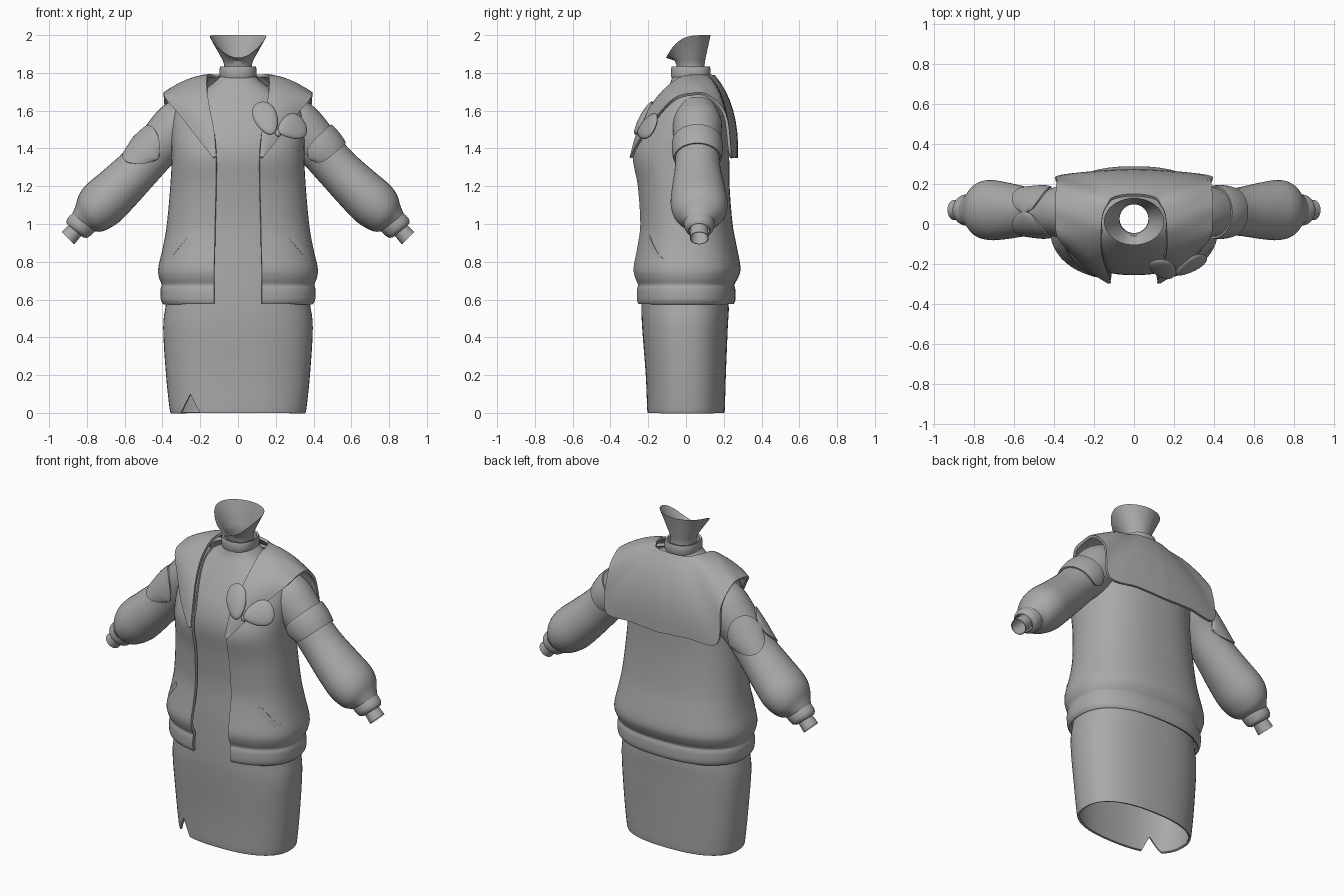
import bpy, bmesh, math
from mathutils import Vector as V

if "Cube" in bpy.data.objects:
    bpy.data.objects.remove(bpy.data.objects["Cube"])

grey = bpy.data.materials.new("plain_grey")
grey.diffuse_color = (0.4, 0.4, 0.4, 1)
grey.use_nodes = True
grey.node_tree.nodes["Principled BSDF"].inputs["Base Color"].default_value = grey.diffuse_color


def smooth(pts, n=4):
    """Catmull-Rom resampling of rows of numbers."""
    out = []
    for i in range(len(pts) - 1):
        a, b, c, d = (pts[max(i - 1, 0)], pts[i], pts[i + 1], pts[min(i + 2, len(pts) - 1)])
        for k in range(n):
            t = k / n
            out.append([0.5 * (2 * q + (r - p) * t + (2 * p - 5 * q + 4 * r - s) * t * t
                               + (3 * q - p - 3 * r + s) * t ** 3)
                        for p, q, r, s in zip(a, b, c, d)])
    return out + [list(pts[-1])]


def finish(name, bm, thick=0.0):
    me = bpy.data.meshes.new(name)
    bmesh.ops.recalc_face_normals(bm, faces=bm.faces)
    bm.to_mesh(me)
    bm.free()
    ob = bpy.data.objects.new(name, me)
    bpy.context.collection.objects.link(ob)
    me.materials.append(grey)
    if thick:
        m = ob.modifiers.new("thickness", 'SOLIDIFY')
        m.thickness, m.offset = thick, 0
        bpy.context.view_layer.objects.active = ob
        ob.select_set(True)
        bpy.ops.object.modifier_apply(modifier=m.name)
    bpy.ops.object.select_all(action='DESELECT')
    ob.select_set(True)
    bpy.context.view_layer.objects.active = ob
    bpy.ops.object.shade_smooth_by_angle(angle=math.radians(40))
    return ob


def skin(rows, closed):
    """Quad surface through rows of points."""
    bm = bmesh.new()
    vs = [[bm.verts.new(p) for p in r] for r in rows]
    n = len(rows[0])
    for a, b in zip(vs, vs[1:]):
        for j in range(n if closed else n - 1):
            k = (j + 1) % n
            bm.faces.new((a[j], a[k], b[k], b[j]))
    return bm


def spow(v, p):
    return math.copysign(abs(v) ** p, v)


def ring(z, rx, yf, yb, gap=0.0, n=2.4, count=56):
    """Superellipse section starting at the front, optionally open by gap each side."""
    a0 = math.asin(min(1, (gap / rx)) ** (n / 2)) if gap else 0
    cy, ry = (yf + yb) / 2, (yb - yf) / 2
    steps = count - 1 if gap else count
    pts = []
    for i in range(count):
        a = a0 + (2 * math.pi - 2 * a0) * i / steps
        pts.append((rx * spow(math.sin(a), 2 / n), cy - ry * spow(math.cos(a), 2 / n), z))
    return pts


# Dress: hollow skirt and bodice up to a high neck
dress = [(0, .35, -.197, .197), (.03, .357, -.2, .2), (.2, .375, -.207, .205),
         (.45, .39, -.226, .215), (.58, .375, -.23, .22), (.8, .345, -.225, .2),
         (1.0, .32, -.215, .19), (1.2, .31, -.23, .18), (1.36, .30, -.25, .18),
         (1.48, .29, -.225, .18), (1.6, .27, -.165, .17), (1.69, .20, -.11, .15),
         (1.74, .13, -.08, .13), (1.775, .093, -.068, .118)]
rows = [ring(*r) for r in smooth(dress)] + [ring(z, .09, -.066, .118) for z in (1.785, 1.81, 1.83)]
bm = skin(rows, True)
# Small slit in the hem
apex = V((-.25, 0, .10))
for foot in (-.30, -.20):
    d = V((foot, 0, 0)) - apex
    bmesh.ops.bisect_plane(bm, geom=bm.verts[:] + bm.edges[:] + bm.faces[:],
                           plane_co=apex, plane_no=V((d.z, 0, -d.x)))
slit = [f for f in bm.faces if (c := f.calc_center_median()).y < 0 and c.z < .1
        and abs(c.x + .25) < .5 * (.1 - c.z)]
bmesh.ops.delete(bm, geom=slit, context='FACES')
finish("dress", bm, .012)

# High neckband seam
finish("neckband", skin([ring(z, r, -.072 + .09 - r, .122 - .09 + r) for z, r in
                         ((1.775, .09), (1.785, .094), (1.82, .094), (1.832, .09))], True), .008)

# Neck flaring into an open jaw rim
count = 40
rim = []
for i in range(count):
    a = 2 * math.pi * i / count
    rim.append((.15 * math.sin(a), .0125 - .1175 * math.cos(a),
                2 - .12 * ((1 + math.cos(a)) / 2) ** 4))
neck = [ring(z, r, f, b, n=2, count=count) for z, r, f, b in
        ((1.72, .08, -.05, .11), (1.80, .072, -.045, .098), (1.84, .073, -.05, .098),
         (1.865, .08, -.06, .101))]
finish("neck", skin(neck + [rim], True))

# Jacket body with open front and ribbed hem
jacket = [(.58, .388, -.25, .245, .125), (.60, .4, -.257, .253, .125), (.65, .402, -.257, .253, .125),
          (.68, .396, -.252, .248, .125), (.72, .41, -.268, .268, .125), (.77, .413, -.275, .28, .125),
          (.88, .388, -.255, .26, .122), (1.0, .368, -.24, .238, .12), (1.2, .35, -.253, .222, .115),
          (1.36, .342, -.28, .22, .115), (1.48, .345, -.235, .215, .125), (1.6, .33, -.17, .2, .15),
          (1.68, .27, -.11, .18, .165), (1.73, .21, -.06, .165, .16)]
finish("jacket", skin([ring(*r) for r in smooth(jacket)], False), .018)

# Pocket welts laid on the jacket fronts
for s in (-1, 1):
    rows = []
    for i in range(9):
        t = i / 8
        x, z = .28 + .095 * t, .93 - .12 * t
        row = []
        for o in (-.008, .008):
            rx, ry = .388 + (.88 - z) * .25, .266 + (.88 - z) * .2
            q = min(1, (x + o) / rx)
            row.append((s * (x + o), -ry * (1 - q ** 2.4) ** (1 / 2.4) - .002, z + o))
        rows.append(row)
    finish("pocket_welt", skin(rows, False), .008)

# Broad collar: lapels in front, square flap behind; inner, middle and outer edges
half = [(.117, -.287, 1.36, .122, -.29, 1.355, .13, -.29, 1.35),
        (.125, -.255, 1.48, .17, -.25, 1.475, .22, -.23, 1.465),
        (.148, -.195, 1.60, .225, -.185, 1.6, .305, -.145, 1.575),
        (.163, -.12, 1.70, .27, -.10, 1.69, .38, -.06, 1.66),
        (.163, -.03, 1.77, .27, -.01, 1.745, .388, .02, 1.685),
        (.155, .05, 1.785, .27, .07, 1.755, .39, .11, 1.68),
        (.13, .10, 1.785, .26, .155, 1.72, .385, .205, 1.58),
        (.11, .125, 1.785, .24, .215, 1.6, .378, .235, 1.365),
        (.06, .14, 1.785, .12, .235, 1.6, .19, .258, 1.36),
        (0, .145, 1.785, 0, .242, 1.6, 0, .268, 1.35)]
side = smooth(half, 5)
mirror = [[-v if i % 3 == 0 else v for i, v in enumerate(r)] for r in side[-2::-1]]
rows = []
for r in side + mirror:
    a, b, c = V(r[:3]), V(r[3:6]), V(r[6:])
    rows.append([a * (1 - t) * (1 - 2 * t) + b * 4 * t * (1 - t) + c * t * (2 * t - 1)
                 for t in [k / 8 for k in range(9)]])
finish("collar", skin(rows, False), .016)

# Sleeves: centre x, y, z, radius across, radius in depth
sleeve = smooth([(.24, .06, 1.60, .10, .10), (.30, .06, 1.54, .125, .125), (.36, .06, 1.475, .127, .125),
                 (.435, .06, 1.395, .115, .115), (.525, .062, 1.295, .114, .118),
                 (.635, .066, 1.185, .123, .138), (.72, .07, 1.105, .128, .148),
                 (.775, .07, 1.05, .108, .13), (.81, .07, 1.02, .078, .09), (.825, .07, 1.003, .066, .07)])


def on_arm(path, t, a, s, lift=0.0):
    """Point on a sleeve at path index t and angle a (0 outer, 90 degrees front)."""
    i = max(0, min(len(path) - 2, int(t)))
    p = [u + (v - u) * (t - i) for u, v in zip(path[i], path[i + 1])]
    u, v = path[max(0, i - 1)], path[min(len(path) - 1, i + 2)]
    d = V((v[0] - u[0], 0, v[2] - u[2])).normalized()
    c = V(p[:3]) + V((-d.z, 0, d.x)) * (p[3] + lift) * math.cos(a)
    c.y -= (p[4] + lift) * math.sin(a)
    return (s * c.x, c.y, c.z)


def arm_tube(name, path, s, thick):
    finish(name, skin([[on_arm(path, i, 2 * math.pi * k / 32, s) for k in range(32)]
                       for i in range(len(path))], True), thick)


def arm_patch(name, s, mid, reach, width):
    """Padded strip draped around the outside of a sleeve."""
    rows = []
    for i in range(49):
        u = -1 + i / 24
        w = max(.05, width(u))
        rows.append([on_arm(sleeve, mid + w * k / 4, math.radians(reach) * u, s,
                            .006 + .008 * (1 - (k / 4) ** 2)) for k in range(-4, 5)])
    finish(name, skin(rows, False), .012)


cuff = [(.79, .07, 1.035, .068, .075), (.82, .07, 1.005, .073, .078),
        (.85, .07, .98, .07, .072), (.862, .07, .967, .055, .055)]
wrist = [(.83, .07, .997, .04, .042), (.87, .07, .958, .042, .045), (.9, .07, .925, .045, .048)]
for s, label in ((-1, "right"), (1, "left")):
    arm_tube(label + "_sleeve", sleeve, s, .006)
    arm_tube(label + "_cuff", smooth(cuff), s, .006)
    arm_tube(label + "_wrist", wrist, s, .004)

# Arm band on one sleeve, wrapped bow on the other
arm_patch("arm_band", 1, 12, 125, lambda u: 2.0 * (1 - abs(u) ** 8) ** .5)
arm_patch("arm_bow", -1, 13, 108, lambda u: .5 * (1 - abs(u)) + 3.3 * abs(math.sin(math.pi * abs(u) ** .9)) ** .7)


# Chest bow: two padded teardrop lobes and a knot
def lobe(name, centre, along, normal, length, width, thick, taper):
    n = V(normal).normalized()
    u = (V(along) - n * V(along).dot(n)).normalized()
    w = n.cross(u)
    bm = bmesh.new()
    bmesh.ops.create_uvsphere(bm, u_segments=32, v_segments=16, radius=1)
    for v in bm.verts:
        x, y, z = v.co
        v.co = V(centre) + u * x * length + w * y * width * (1 + taper * x) + n * z * thick
    finish(name, bm)


lobe("bow_lobe_inner", (.147, -.225, 1.56), (-.35, .45, .9), (0, -.88, .47), .102, .062, .022, .2)
lobe("bow_lobe_outer", (.285, -.205, 1.512), (.85, .3, .35), (.42, -.8, .42), .088, .07, .022, .35)
lobe("bow_knot", (.212, -.243, 1.482), (1, 0, 0), (.2, -.88, .4), .016, .02, .014, 0)
